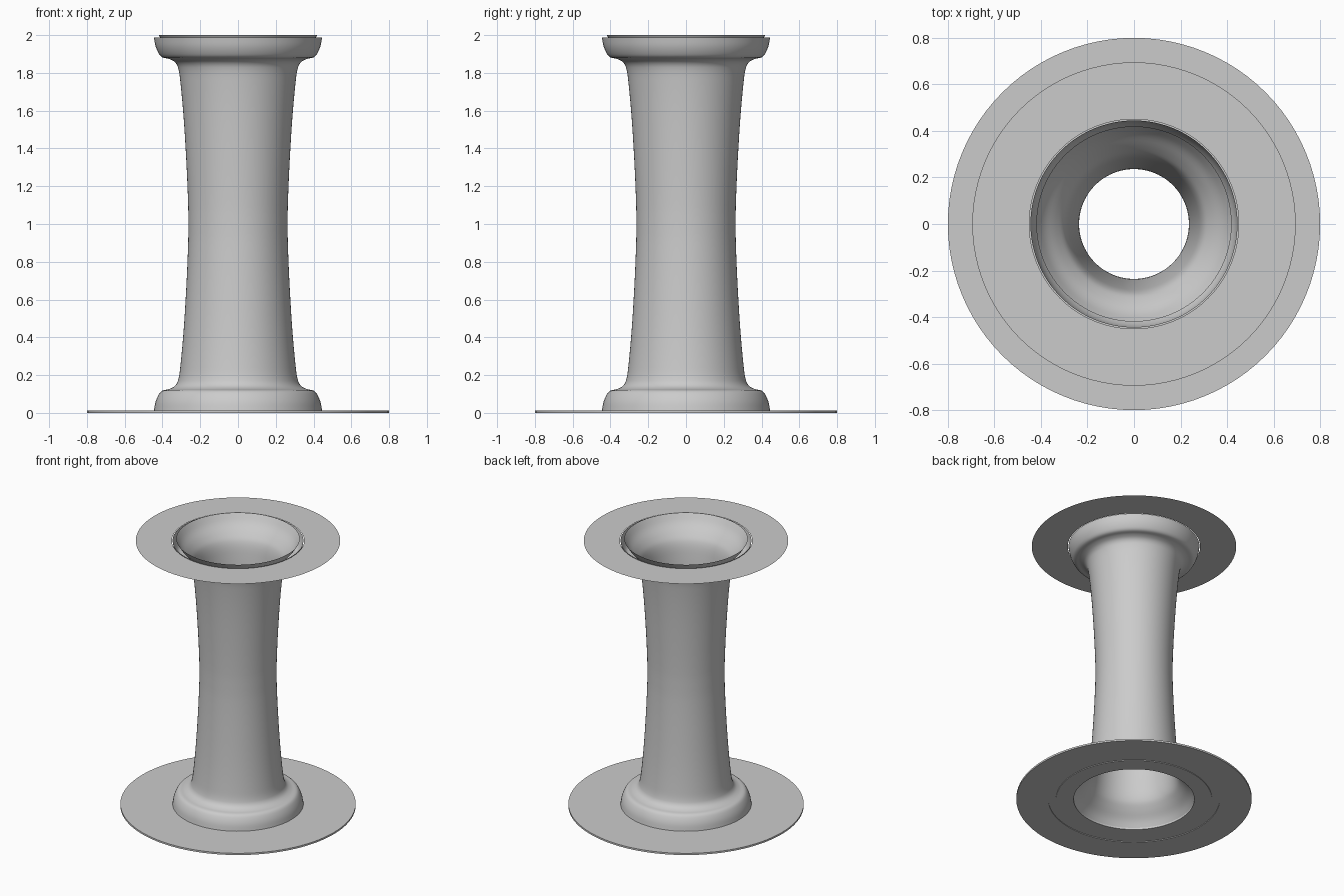
import bpy
import bmesh
import math
from mathutils import Vector
from mathutils.geometry import interpolate_bezier

cube = bpy.data.objects.get("Cube")
if cube:
    bpy.data.objects.remove(cube, do_unlink=True)

SEGMENTS = 96

grey = bpy.data.materials.new("light_grey")
grey.use_nodes = True
grey.diffuse_color = (0.6, 0.6, 0.6, 1)
bsdf = next(n for n in grey.node_tree.nodes if n.type == "BSDF_PRINCIPLED")
bsdf.inputs["Base Color"].default_value = grey.diffuse_color
bsdf.inputs["Roughness"].default_value = 0.6


def smooth_path(points, steps=4):
    """Round a (radius, height) profile with a curve through its points."""
    pts = [Vector((r, 0, z)) for r, z in points]
    path = [pts[0]]
    for i in range(len(pts) - 1):
        a, b = pts[i], pts[i + 1]
        reach = (b - a).length / 3
        t0 = (b - pts[max(i - 1, 0)]).normalized() * reach
        t1 = (pts[min(i + 2, len(pts) - 1)] - a).normalized() * reach
        path += interpolate_bezier(a, a + t0, b - t1, b, steps + 1)[1:]
    return [(p.x, p.z) for p in path]


def revolve(name, profile, closed=False):
    """Spin a (radius, height) profile around the z axis."""
    bm = bmesh.new()
    rings = []
    for r, z in profile:
        rings.append([bm.verts.new((r * math.cos(a), r * math.sin(a), z))
                      for a in (math.tau * i / SEGMENTS for i in range(SEGMENTS))])
    pairs = list(zip(rings, rings[1:]))
    if closed:
        pairs.append((rings[-1], rings[0]))
    for low, high in pairs:
        for i in range(SEGMENTS):
            j = (i + 1) % SEGMENTS
            bm.faces.new((low[i], low[j], high[j], high[i]))
    mesh = bpy.data.meshes.new(name)
    bm.to_mesh(mesh)
    bm.free()
    mesh.materials.append(grey)
    obj = bpy.data.objects.new(name, mesh)
    bpy.context.collection.objects.link(obj)
    bpy.ops.object.select_all(action="DESELECT")
    obj.select_set(True)
    bpy.context.view_layer.objects.active = obj
    bpy.ops.object.shade_smooth_by_angle(angle=math.radians(35))
    return obj


def mirrored(half):
    """Repeat a lower half profile upside down, about height 1."""
    return half + [(r, 2 - z) for r, z in reversed(half[:-1])]


# Outer wall: flared foot and head around a waisted column
outer = [(0.445, 0.013), (0.436, 0.06), (0.418, 0.1), (0.4, 0.118),
         (0.365, 0.126), (0.335, 0.142), (0.318, 0.17), (0.306, 0.24),
         (0.287, 0.45), (0.272, 0.7), (0.264, 0.9), (0.263, 1)]
revolve("outer_wall", smooth_path(mirrored(outer)))

# Inner wall: funnel at each end of the bore, facing inwards
inner = [(0.42, 0), (0.385, 0.055), (0.335, 0.11), (0.3, 0.16),
         (0.281, 0.24), (0.26, 0.45), (0.245, 0.7), (0.237, 0.9), (0.236, 1)]
revolve("inner_wall", smooth_path(mirrored(inner))[::-1])

# Upper flange: paper-thin ring
revolve("upper_flange", [(0.695, 1.985), (0.45, 1.985)])

# Lower flange: thin plate with a shallow groove underneath
plate = [(0.41, 0), (0.53, 0), (0.53, 0.005), (0.583, 0.005),
         (0.583, 0), (0.8, 0), (0.8, 0.013), (0.41, 0.013)]
revolve("lower_flange", plate, closed=True)
